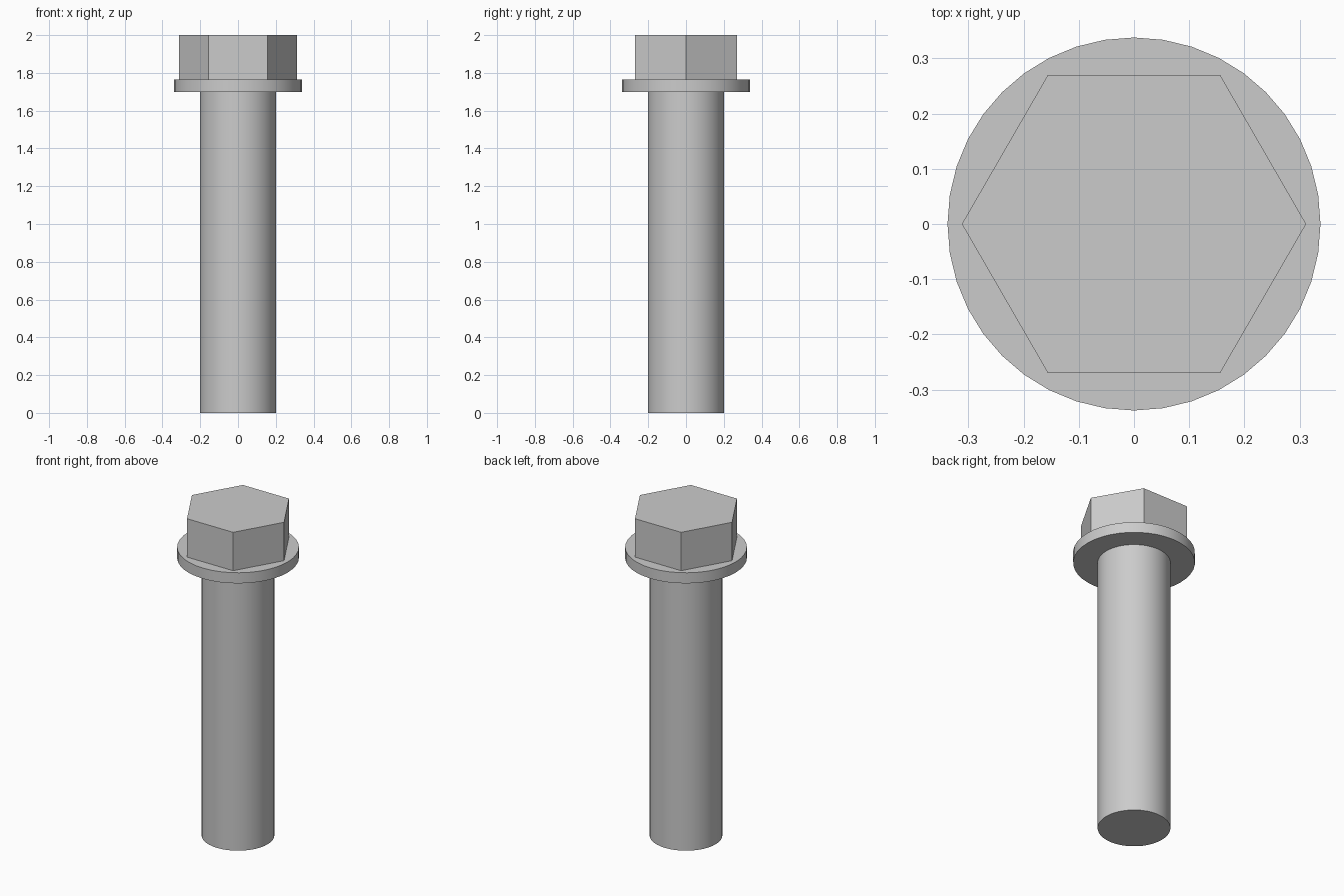
import bpy
import math

cube = bpy.data.objects.get("Cube")
if cube:
    bpy.data.objects.remove(cube, do_unlink=True)

steel = bpy.data.materials.new("grey steel")
steel.use_nodes = True
colour = (0.6, 0.6, 0.6, 1)
steel.diffuse_color = colour
steel.node_tree.nodes["Principled BSDF"].inputs["Base Color"].default_value = colour


def prism(name, sides, radius, bottom, top):
    """Upright prism with a corner on the +x axis."""
    bpy.ops.mesh.primitive_cylinder_add(
        vertices=sides, radius=radius, depth=top - bottom,
        location=(0, 0, (bottom + top) / 2), rotation=(0, 0, math.pi / 2))
    part = bpy.context.object
    part.name = name
    part.data.materials.append(steel)
    bpy.ops.object.transform_apply(location=False, rotation=True, scale=False)
    bpy.ops.object.shade_smooth_by_angle(angle=math.radians(30))
    return part


# Round shank, washer flange and hexagonal head
prism("shank", 40, 0.202, 0, 1.70)
prism("flange", 40, 0.338, 1.70, 1.765)
prism("hex_head", 6, 0.312, 1.765, 2.0)
